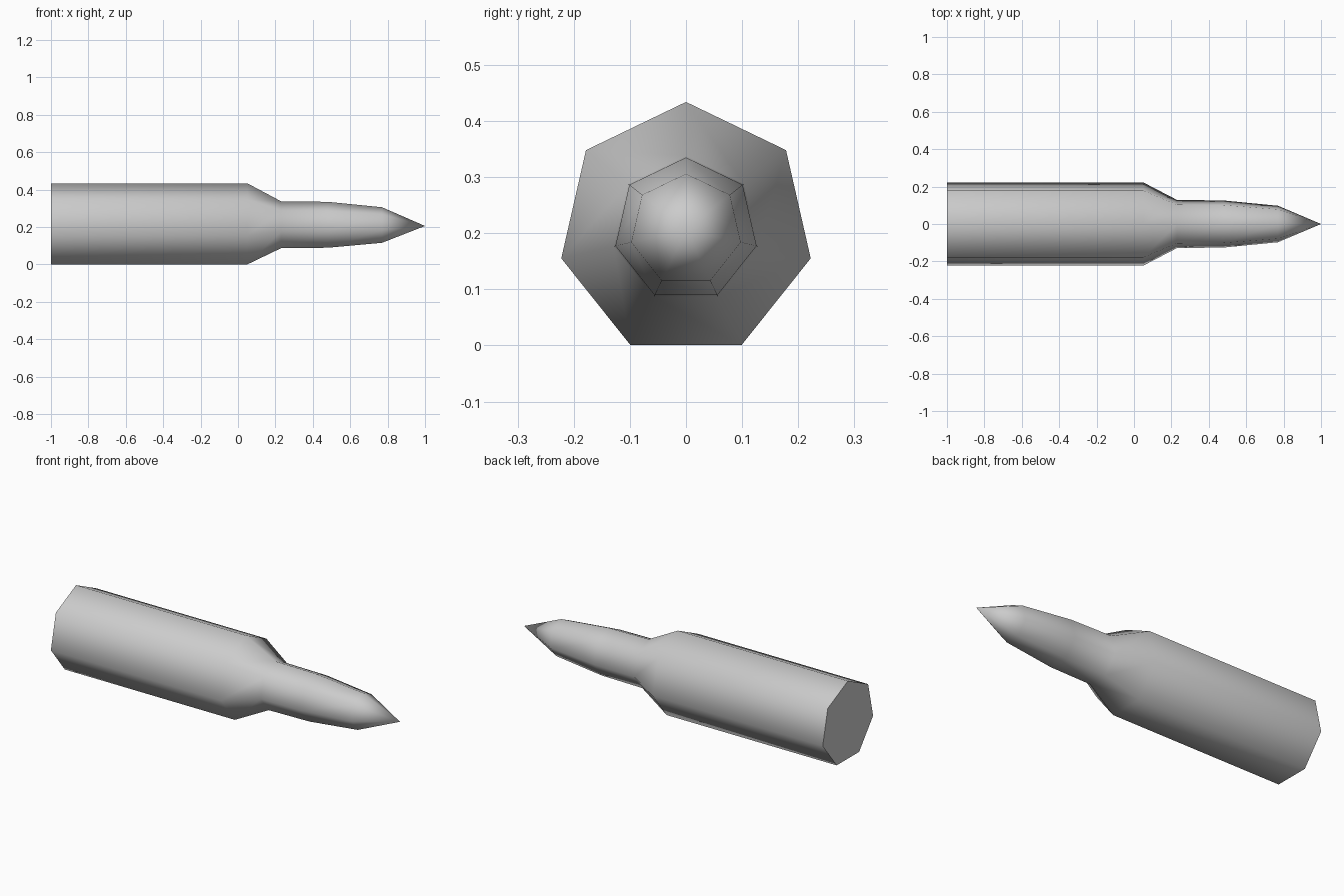
import bpy, bmesh
from math import pi, sin, cos, radians

cube = bpy.data.objects.get("Cube")
if cube:
    bpy.data.objects.remove(cube, do_unlink=True)

SIDES = 7
AXIS_Z = 0.206

grey = bpy.data.materials.new("light_grey_metal")
grey.use_nodes = True
colour = (0.6, 0.6, 0.6, 1)
grey.diffuse_color = colour
grey.node_tree.nodes["Principled BSDF"].inputs["Base Color"].default_value = colour

# Casing, shoulder, neck and pointed tip as one turned profile: (x, radius)
profile = [(-1, 0.228), (0.05, 0.228), (0.23, 0.132), (0.48, 0.129), (0.77, 0.1)]

bm = bmesh.new()
rings = []
for x, r in profile:
    angles = [2 * pi * i / SIDES for i in range(SIDES)]
    rings.append([bm.verts.new((x, r * sin(a), AXIS_Z + r * cos(a))) for a in angles])

for a, b in zip(rings, rings[1:]):
    for i in range(SIDES):
        j = (i + 1) % SIDES
        bm.faces.new((a[i], a[j], b[j], b[i]))

# Flat base and point
bm.faces.new(rings[0])
tip = bm.verts.new((1, 0, AXIS_Z))
for i in range(SIDES):
    bm.faces.new((rings[-1][i], rings[-1][(i + 1) % SIDES], tip))
bmesh.ops.recalc_face_normals(bm, faces=bm.faces)

mesh = bpy.data.meshes.new("cartridge")
bm.to_mesh(mesh)
bm.free()
mesh.materials.append(grey)
cartridge = bpy.data.objects.new("cartridge", mesh)
bpy.context.collection.objects.link(cartridge)

# Smooth body with a crisp base edge
bpy.ops.object.select_all(action="DESELECT")
cartridge.select_set(True)
bpy.context.view_layer.objects.active = cartridge
bpy.ops.object.shade_smooth_by_angle(angle=radians(70))
